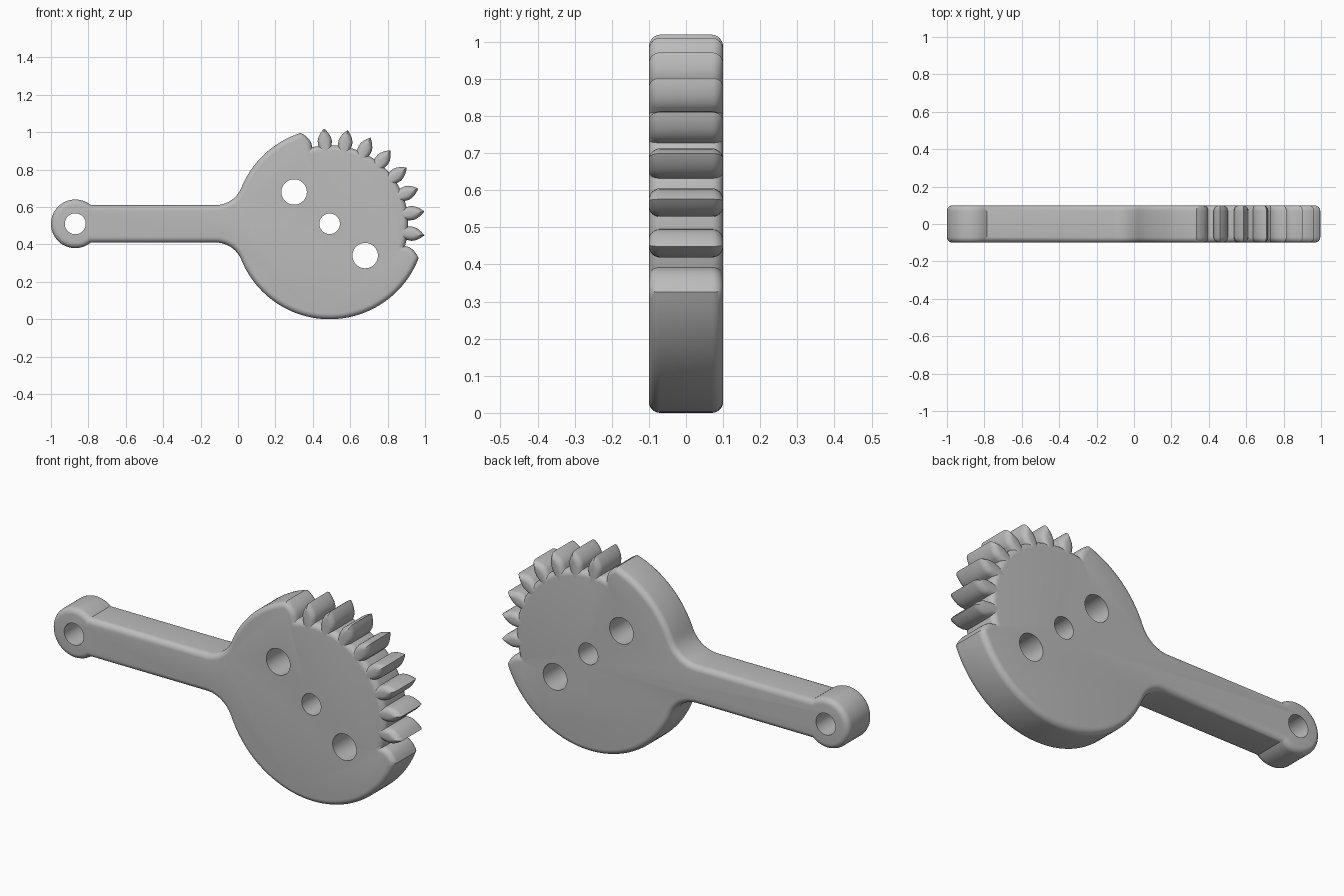
import bpy, bmesh, math
from math import sin, cos, radians, pi

if "Cube" in bpy.data.objects:
    bpy.data.objects.remove(bpy.data.objects["Cube"])

CX, CZ, R, ROOT = 0.49, 0.51, 0.51, 0.42     # disc centre, outer and root radius
DEPTH, ROUND = 0.1, 0.03                     # half thickness, edge rounding
ARM, EYE_X, EYE_R = 0.1, -0.87, 0.13         # arm half height, end boss
FIRST, PITCH, TEETH = 93.4, -14.33, 8        # tooth angles in degrees
TOOTH = [(0.38, 0.03), (0.42, 0.036), (0.445, 0.038), (0.465, 0.033),
         (0.485, 0.022), (0.5, 0.01), (0.51, 0.0)]   # radius, half width

metal = bpy.data.materials.new("grey metal")
metal.diffuse_color = (0.5, 0.5, 0.5, 1)
metal.use_nodes = True
metal.node_tree.nodes["Principled BSDF"].inputs["Base Color"].default_value = metal.diffuse_color


def half_width(r):
    for (r0, w0), (r1, w1) in zip(TOOTH, TOOTH[1:]):
        if r <= r1:
            return w0 + (w1 - w0) * (r - r0) / (r1 - r0)
    return 0.0


def arc(cx, cz, r, a0, a1, n):
    return [(cx + r * cos(a0 + (a1 - a0) * k / n), cz + r * sin(a0 + (a1 - a0) * k / n))
            for k in range(n + 1)]


def body_outline(i):
    """Outline of the body, shrunk by i."""
    # Upper arm, from disc tangent through the fillet to the boss
    rf = (0.61 ** 2 + ARM ** 2 - R ** 2) / (2 * R - 2 * ARM)
    t = math.atan2(ARM + rf, 0.61)
    b = math.asin((ARM - i) / (EYE_R - i))
    upper = arc(CX - 0.61, CZ + ARM + rf, rf + i, -t, -pi / 2, 12)
    lower = [(x, 2 * CZ - z) for x, z in reversed(upper)]
    boss = arc(EYE_X, CZ, EYE_R - i, b, 2 * pi - b, 40)
    # Toothed sector is bounded by half a tooth at each end
    top, bottom = radians(FIRST - PITCH), radians(FIRST + PITCH * TEETH)
    radii = [ROOT - i + (R - ROOT) * k / 8 for k in range(9)]
    swing = [(half_width(r) - i) / r for r in radii]
    flank_top = [(CX + r * cos(top - s), CZ + r * sin(top - s)) for r, s in zip(radii, swing)]
    flank_low = [(CX + r * cos(bottom + s), CZ + r * sin(bottom + s)) for r, s in zip(radii, swing)]
    root = arc(CX, CZ, ROOT - i, bottom + swing[0], top - swing[0], 48)
    rim_top = arc(CX, CZ, R - i, top - swing[-1], pi - t, 20)
    rim_low = arc(CX, CZ, R - i, pi + t, 2 * pi + bottom + swing[-1], 48)
    return (flank_top[:-1] + rim_top[:-1] + upper + boss + lower[:-1]
            + rim_low[:-1] + flank_low[::-1] + root[1:-1])


def tooth_outline(i, angle):
    """Pointed tooth, shrunk by i, turned to its angle."""
    r0, tip = TOOTH[0][0], TOOTH[-1][0]
    side = []
    for k in range(15):
        r = r0 + (tip - r0) * k / 14
        side.append((r0 + (r - r0) * (1 - 1.1 * i / (tip - r0)),
                     half_width(r) * (1 - i / 0.04)))
    pts = [(r, -w) for r, w in side] + [(r, w) for r, w in side[-2::-1]]
    c, s = cos(angle), sin(angle)
    return [(CX + r * c - w * s, CZ + r * s + w * c) for r, w in pts]


def loft(name, outline):
    """Slab through the outline with rounded front and back edges."""
    quarter = [(ROUND * (1 - sin(k * pi / 12)), DEPTH - ROUND * (1 - cos(k * pi / 12)))
               for k in range(7)]
    # pairs of inset and depth: cap edge first, full outline last
    sections = [(i, -y) for i, y in
                [(ROUND * (1 - sin(k * pi / 12)), DEPTH - ROUND + ROUND * cos(k * pi / 12))
                 for k in range(len(quarter))]]
    sections += [(i, -y) for i, y in reversed(sections)]
    bm = bmesh.new()
    rings = [[bm.verts.new((x, y, z)) for x, z in outline(i)] for i, y in sections]
    n = len(rings[0])
    for a, b in zip(rings, rings[1:]):
        for k in range(n):
            m = (k + 1) % n
            bm.faces.new((a[k], a[m], b[m], b[k]))
    bm.faces.new(rings[0])
    bm.faces.new(rings[-1][::-1])
    bmesh.ops.recalc_face_normals(bm, faces=bm.faces)
    mesh = bpy.data.meshes.new(name)
    bm.to_mesh(mesh)
    bm.free()
    mesh.materials.append(metal)
    obj = bpy.data.objects.new(name, mesh)
    bpy.context.collection.objects.link(obj)
    return obj


def activate(obj):
    bpy.ops.object.select_all(action='DESELECT')
    obj.select_set(True)
    bpy.context.view_layer.objects.active = obj


def smooth(obj):
    activate(obj)
    bpy.ops.object.shade_smooth_by_angle(angle=radians(35))


# Disc, arm and end boss in one piece
body = loft("lever_body", body_outline)

# Through holes: boss, disc centre and two larger ones on the diagonal
for x, z, r in [(EYE_X, CZ, 0.056), (CX, CZ, 0.055),
                (CX - 0.19, CZ + 0.17, 0.068), (CX + 0.19, CZ - 0.17, 0.068)]:
    bpy.ops.mesh.primitive_cylinder_add(vertices=40, radius=r, depth=0.5,
                                        location=(x, 0, z), rotation=(pi / 2, 0, 0))
    cutter = bpy.context.object
    cutter.name = "hole_cutter"
    cutter.hide_render = True
    cutter.data.materials.append(metal)
    activate(body)
    mod = body.modifiers.new("hole", 'BOOLEAN')
    mod.operation, mod.solver, mod.object = 'DIFFERENCE', 'EXACT', cutter
    bpy.ops.object.modifier_apply(modifier=mod.name)
    bpy.data.objects.remove(cutter)
smooth(body)

# Gear teeth
for t in range(TEETH):
    angle = radians(FIRST + PITCH * t)
    smooth(loft(f"gear_tooth_{t + 1}", lambda i: tooth_outline(i, angle)))
